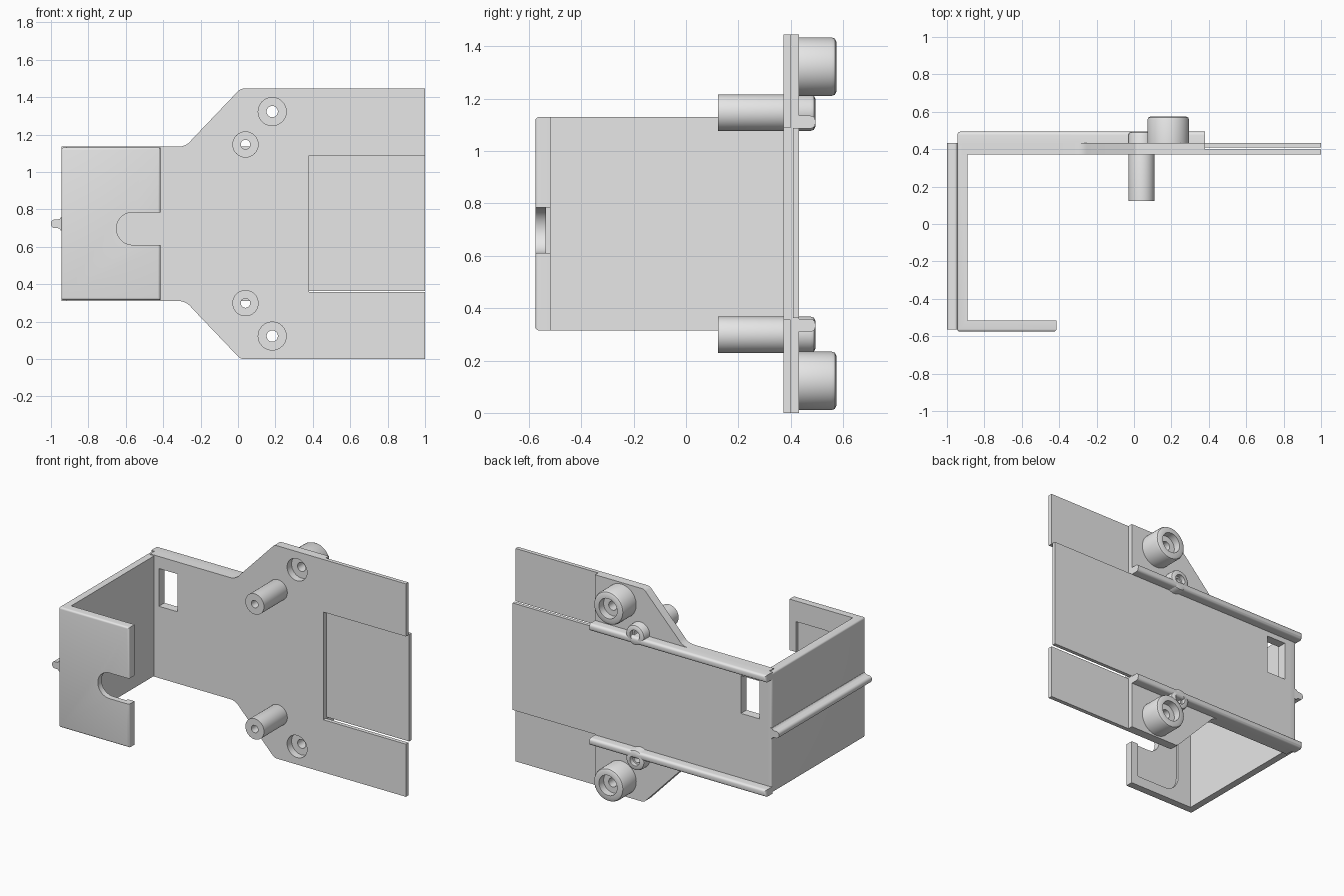
import bpy, bmesh, math
from mathutils import Vector

cube = bpy.data.objects.get("Cube")
if cube:
    bpy.data.objects.remove(cube, do_unlink=True)

GREY = (0.8, 0.8, 0.8, 1.0)
MID = 0.7225          # height of the mirror plane
FRONT, BACK = 0.372, 0.432   # faces of the main plate

mat = bpy.data.materials.new("light_grey")
mat.use_nodes = True
mat.diffuse_color = GREY
mat.node_tree.nodes["Principled BSDF"].inputs["Base Color"].default_value = GREY


def finish(name, bm):
    bmesh.ops.recalc_face_normals(bm, faces=bm.faces[:])
    mesh = bpy.data.meshes.new(name)
    bm.to_mesh(mesh)
    bm.free()
    mesh.materials.append(mat)
    ob = bpy.data.objects.new(name, mesh)
    bpy.context.collection.objects.link(ob)
    return ob


def prism(name, pts, a, b, axis="y", bevel=0.0, rule=None):
    """Extrude a 2D outline from a to b along an axis, rounding edges by a rule."""
    place = {"x": lambda u, v, t: (t, u, v),
             "y": lambda u, v, t: (u, t, v),
             "z": lambda u, v, t: (u, v, t)}[axis]
    bm = bmesh.new()
    face = bm.faces.new([bm.verts.new(place(u, v, a)) for u, v in pts])
    out = bmesh.ops.extrude_face_region(bm, geom=[face])
    verts = [g for g in out["geom"] if isinstance(g, bmesh.types.BMVert)]
    shift = Vector(place(0, 0, b)) - Vector(place(0, 0, a))
    bmesh.ops.translate(bm, vec=shift, verts=verts)
    bmesh.ops.recalc_face_normals(bm, faces=bm.faces[:])
    if bevel:
        edges = [e for e in bm.edges if rule(e)]
        bmesh.ops.bevel(bm, geom=edges, offset=bevel, segments=4,
                        profile=0.5, affect="EDGES")
    return finish(name, bm)


def rect(u0, v0, u1, v1):
    return [(u0, v0), (u1, v0), (u1, v1), (u0, v1)]


def arc(cx, cz, r, start, end, n=10):
    angles = [math.radians(start + (end - start) * i / n) for i in range(n + 1)]
    return [(cx + r * math.cos(t), cz + r * math.sin(t)) for t in angles]


def lathe(name, profile, x, z, n=48):
    """Turn a closed (radius, y) profile around an axis along y."""
    bm = bmesh.new()
    rings = []
    for i in range(n):
        t = math.tau * i / n
        rings.append([bm.verts.new((x + r * math.cos(t), y, z + r * math.sin(t)))
                      for r, y in profile])
    m = len(profile)
    for i in range(n):
        p, q = rings[i], rings[(i + 1) % n]
        for j in range(m):
            k = (j + 1) % m
            bm.faces.new((p[j], p[k], q[k], q[j]))
    return finish(name, bm)


def cut(ob, cutter):
    mod = ob.modifiers.new("cut", "BOOLEAN")
    mod.operation = "DIFFERENCE"
    mod.solver = "EXACT"
    mod.object = cutter
    cutter.hide_render = True
    bpy.context.view_layer.objects.active = ob
    bpy.ops.object.modifier_apply(modifier=mod.name)
    bpy.data.objects.remove(cutter, do_unlink=True)


def flip(pts):
    return [(u, 2 * MID - v) for u, v in reversed(pts)]


# Main plate with sloping ears
upper = [(0.38, 1.445)] + arc(0.03, 1.405, 0.04, 90, 135, 5)
upper += arc(-0.32, 1.225, 0.09, -35, -90, 8) + [(-0.92, 1.135)]
plate = prism("back_plate", upper + flip(upper), FRONT, BACK)

# Side wall and front flange in one bent piece
bent = [(-0.415, -0.575), (-0.945, -0.575), (-0.945, BACK), (-0.89, BACK),
        (-0.89, -0.517), (-0.415, -0.517)]
bracket = prism("side_wall_and_flange", bent, 0.315, 1.13, "z", 0.013,
                lambda e: all(v.co.x < -0.94 for v in e.verts)
                or all(v.co.y < -0.57 for v in e.verts))

# Flange: shallow rounded pocket inside, and open slot
pocket = [(-0.465, 0.38), (-0.465, 0.99)]
pocket += arc(-0.68, 0.88, 0.11, 90, 180) + arc(-0.68, 0.49, 0.11, 180, 270)
cut(bracket, prism("pocket_cutter", pocket, -0.535, -0.45))
slot = [(-0.3, 0.61), (-0.3, 0.784)] + arc(-0.563, 0.697, 0.087, 90, 270, 24)
cut(bracket, prism("slot_cutter", slot, -0.7, -0.4))

# Window near the side wall
cut(plate, prism("window_cutter", rect(-0.855, 0.797, -0.715, 1.053), 0.2, 0.6))

# Thin centre panel
prism("centre_panel", rect(0.37, 0.362, 1.0, 1.088), 0.408, BACK)

# Rounded rib along the outside of the side wall
rib = [(-0.93, MID + 0.036), (-0.947, MID + 0.036), (-0.953, MID + 0.027),
       (-0.963, MID + 0.023)] + arc(-0.98, MID + 0.003, 0.02, 90, 180, 6)
prism("side_rib", rib + flip(rib), -0.565, BACK)

# Turned profiles, as radius and depth
PEG = [(0.025, 0.122), (0.07, 0.122), (0.07, 0.475), (0.065, 0.488),
       (0.053, 0.494), (0.036, 0.494), (0.036, 0.465), (0.025, 0.465)]
BOSS = [(0.03, 0.42), (0.112, 0.42), (0.112, 0.556), (0.107, 0.569),
        (0.094, 0.575), (0.068, 0.575), (0.068, 0.525), (0.03, 0.525)]

# Mirrored parts: flaps, rails, pegs and bosses
for side, s in (("upper", 1), ("lower", -1)):
    def at(h):
        return MID + s * h
    prism(side + "_flap", rect(0.37, at(0.3655), 1.0, at(0.7225)), FRONT, 0.399)
    prism(side + "_rail", rect(0.42, at(0.364), 0.494, at(0.4125)),
          -0.945, 0.38, "x", 0.018,
          lambda e: all(v.co.y > 0.49 for v in e.verts)
          and min(v.co.x for v in e.verts) < 0)
    for label, profile, x, h, bore in (("peg", PEG, 0.04, 0.424, 0.05),
                                       ("boss", BOSS, 0.183, 0.6, 0.075)):
        cut(plate, prism("bore_cutter", arc(x, at(h), bore, 0, 352.5, 47), 0.2, 0.7))
        lathe(side + "_" + label, profile, x, at(h))

# Smooth the round surfaces, keep edges crisp
bpy.ops.object.select_all(action="DESELECT")
for ob in bpy.context.collection.objects:
    if ob.type == "MESH" and mat.name in ob.data.materials:
        ob.select_set(True)
        bpy.context.view_layer.objects.active = ob
bpy.ops.object.shade_smooth_by_angle(angle=math.radians(35))
